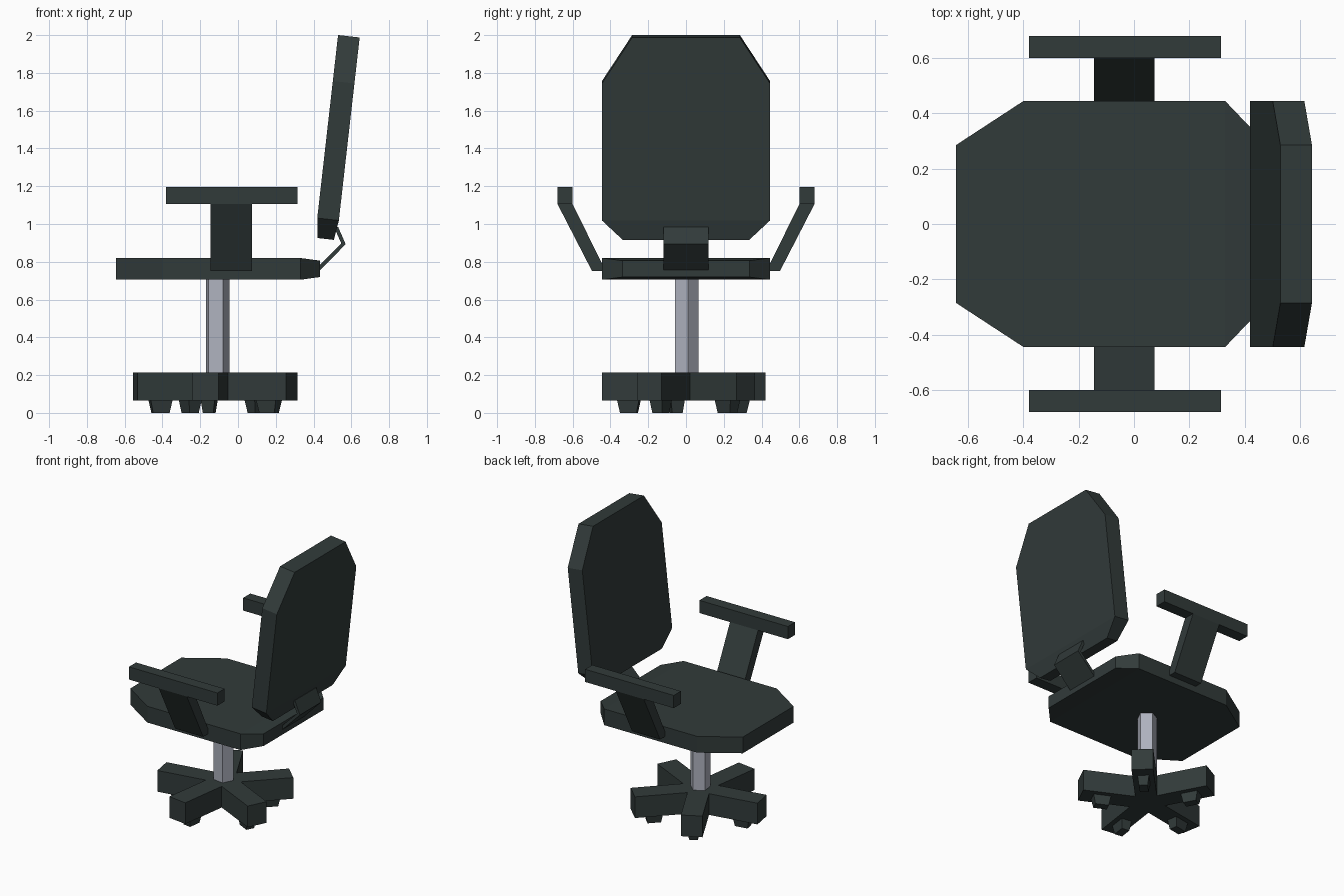
import bpy, bmesh, math
from mathutils import Vector, Matrix

if "Cube" in bpy.data.objects:
    bpy.data.objects.remove(bpy.data.objects["Cube"])


def material(name, rgb):
    m = bpy.data.materials.new(name)
    m.diffuse_color = (*rgb, 1)
    m.use_nodes = True
    m.node_tree.nodes["Principled BSDF"].inputs["Base Color"].default_value = m.diffuse_color
    return m


DARK = material("dark green grey", (0.031, 0.043, 0.042))
METAL = material("light grey metal", (0.42, 0.44, 0.51))


def finish(name, bm, mat):
    bmesh.ops.recalc_face_normals(bm, faces=bm.faces[:])
    me = bpy.data.meshes.new(name)
    bm.to_mesh(me)
    bm.free()
    me.materials.append(mat)
    ob = bpy.data.objects.new(name, me)
    bpy.context.scene.collection.objects.link(ob)
    return ob


def prism(points, extrude):
    """Extrude a closed 3D polygon along a vector."""
    bm = bmesh.new()
    face = bm.faces.new([bm.verts.new(p) for p in points])
    ext = bmesh.ops.extrude_face_region(bm, geom=[face], use_keep_orig=True)
    verts = [v for v in ext["geom"] if isinstance(v, bmesh.types.BMVert)]
    bmesh.ops.translate(bm, verts=verts, vec=extrude)
    return bm


def cushion(name):
    """Octagonal pad, centred in z, thinner at its +x end."""
    half = [(-0.645, 0.285), (-0.40, 0.445), (0.33, 0.445), (0.435, 0.335)]
    outline = half + [(x, -y) for x, y in reversed(half)]
    bm = prism([(x, y, -0.0575) for x, y in outline], (0, 0, 0.115))
    bmesh.ops.bisect_plane(bm, geom=bm.verts[:] + bm.edges[:] + bm.faces[:],
                           dist=0.001, plane_co=(0.33, 0, 0), plane_no=(1, 0, 0))
    for v in bm.verts:
        if v.co.x > 0.4:
            v.co.z *= 0.75
    return finish(name, bm, DARK)


# Seat and tilted backrest share one cushion shape
seat = cushion("seat")
seat.location = (0, 0, 0.7625)
back = cushion("backrest")
back.rotation_euler = (0, math.radians(96.49), 0)
back.location = (0.514, 0, 1.353)

# Bent bracket joining seat and backrest
bracket = [(0.415, 0.735), (0.57, 0.893), (0.53, 0.985), (0.51, 0.98), (0.547, 0.897), (0.415, 0.765)]
finish("back_bracket", prism([(x, -0.12, z) for x, z in bracket], (0, 0.24, 0)), DARK)

# Armrests on both sides
for side, s in (("left", 1), ("right", -1)):
    pad = [(0.60, 1.105), (0.68, 1.105), (0.68, 1.195), (0.60, 1.195)]
    post = [(0.60, 1.105), (0.68, 1.105), (0.497, 0.75), (0.425, 0.75)]
    finish(side + "_arm_pad", prism([(-0.38, s * y, z) for y, z in pad], (0.695, 0, 0)), DARK)
    finish(side + "_arm_post", prism([(-0.145, s * y, z) for y, z in post], (0.22, 0, 0)), DARK)

# Five-sided gas column
CX, TURN = -0.11, -26
ang = [math.radians(TURN + 72 * k) for k in range(5)]
h = math.radians(36)
finish("column", prism([(CX + 0.067 * math.cos(a + h), 0.067 * math.sin(a + h), 0.20) for a in ang],
                       (0, 0, 0.52)), METAL)

# Five-legged star base
star = []
for a in ang:
    r = Matrix.Rotation(a, 3, 'Z')
    notch = 0.07 / math.sin(h)
    for p in ((0.44, -0.07), (0.44, 0.07), (notch * math.cos(h), notch * math.sin(h))):
        star.append(r @ Vector((*p, 0)) + Vector((CX, 0, 0.065)))
finish("star_base", prism(star, (0, 0, 0.15)), DARK)

# Tapered feet under the legs
for k, a in enumerate(ang):
    bm = bmesh.new()
    bmesh.ops.create_cube(bm, size=2)
    for v in bm.verts:
        t = 1 if v.co.z > 0 else 0.76
        v.co = Vector((v.co.x * 0.058 * t, v.co.y * 0.037 * t, 0.066 if v.co.z > 0 else 0))
    foot = finish(f"foot_{k + 1}", bm, DARK)
    foot.rotation_euler = (0, 0, a)
    foot.location = (CX + 0.305 * math.cos(a), 0.305 * math.sin(a), 0)
